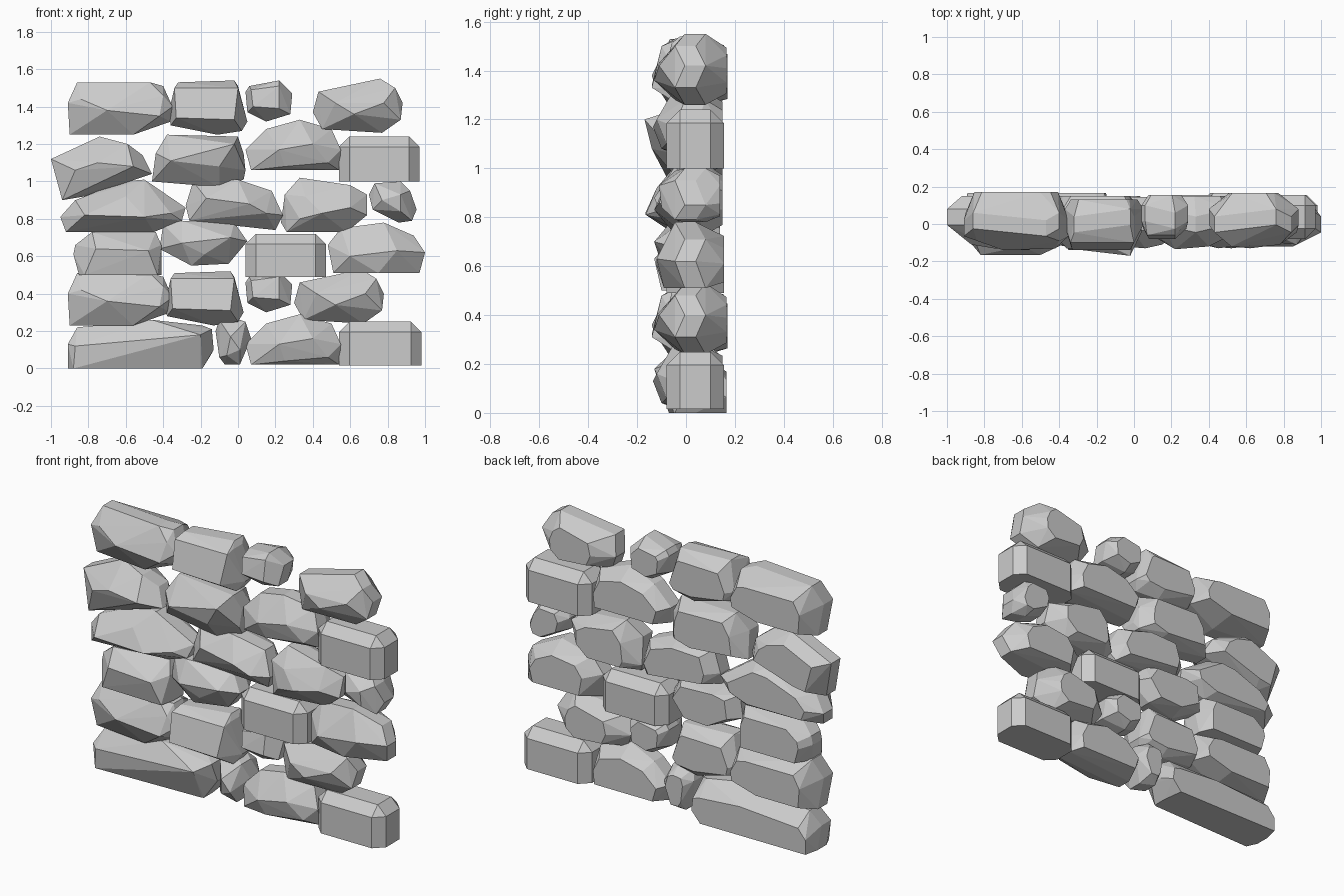
import bpy, bmesh


def make_mesh(name, points):
    """Faceted convex stone around a cloud of points."""
    bm = bmesh.new()
    for p in points:
        bm.verts.new(p)
    hull = bmesh.ops.convex_hull(bm, input=bm.verts[:])
    loose = {g for g in hull["geom_interior"] + hull["geom_unused"]
             if isinstance(g, bmesh.types.BMVert)}
    bmesh.ops.delete(bm, geom=list(loose), context='VERTS')
    bmesh.ops.dissolve_limit(bm, angle_limit=0.03, verts=bm.verts[:], edges=bm.edges[:])
    bmesh.ops.recalc_face_normals(bm, faces=bm.faces[:])
    mesh = bpy.data.meshes.new(name)
    bm.to_mesh(mesh)
    bm.free()
    obj = bpy.data.objects.new(name, mesh)
    bpy.context.collection.objects.link(obj)
    return obj


def stone(name, profile, peaks, back=(.15, .7, .72), pivot=.45, shift=(0, 0), mid=.01):
    """Outline as a rim at mid depth, a few front peaks (x, y, z), and a smaller
    back outline (y, x scale, z scale) shrunk towards the height fraction pivot."""
    xs, zs = zip(*profile)
    y, sx, sz = back
    cx = (min(xs) + max(xs)) / 2
    cz = min(zs) + pivot * (max(zs) - min(zs))
    pts = list(peaks)
    for i, (x, z) in enumerate(profile):
        wave = .02 * (-1) ** i
        pts += [(x, mid - .035 + wave, z), (x, mid + .05 + wave, z),
                (cx + (x - cx) * sx, y, cz + (z - cz) * sz)]
    return make_mesh(name, [(x + shift[0], y, z + shift[1]) for x, y, z in pts])


def block(name, x0, x1, z0, z1, y0=-.08, y1=.155, c=.055):
    """Squared block with chamfered corners and top, flat underneath."""
    pts = []
    for z, i in ((z0, 0), (z1 - c, 0), (z1, c)):
        for x, sx in ((x0 + i, 1), (x1 - i, -1)):
            for y, sy in ((y0 + i, 1), (y1 - i, -1)):
                k = c - i
                pts += [(x + sx * k, y, z), (x, y + sy * k, z)]
    return make_mesh(name, pts)


# Second and sixth course repeat the same four stones
for tag, dz, dxs in (("second", -1.02, (0, -.02, 0, -.1)), ("top", 0, (0, 0, 0, 0))):
    stone(f"long_stone_{tag}",
          [(-.9, 1.25), (-.56, 1.25), (-.36, 1.32), (-.35, 1.4), (-.4, 1.51),
           (-.47, 1.53), (-.86, 1.53), (-.91, 1.42)],
          [(-.84, -.09, 1.44), (-.7, -.14, 1.38), (-.42, -.13, 1.35), (-.4, -.09, 1.46)],
          (.17, .8, .65), pivot=.35, shift=(dxs[0], dz), mid=-.01)
    stone(f"squarish_stone_{tag}",
          [(-.37, 1.37), (-.36, 1.3), (-.11, 1.25), (.02, 1.27), (.05, 1.32),
           (0, 1.51), (-.02, 1.54), (-.32, 1.53)],
          [(-.34, -.1, 1.5), (0, -.1, 1.5), (-.33, -.14, 1.34), (-.02, -.14, 1.33)],
          (.13, .85, .65), shift=(dxs[1], dz))
    stone(f"pebble_{tag}",
          [(.04, 1.48), (.05, 1.37), (.15, 1.32), (.28, 1.36), (.29, 1.47),
           (.22, 1.54), (.06, 1.51)],
          [(.08, -.08, 1.4), (.22, -.08, 1.39), (.22, -.06, 1.51), (.07, -.06, 1.49)],
          (.155, .7, .7), mid=.03, shift=(dxs[2], dz))
    stone(f"wide_stone_{tag}",
          [(.4, 1.37), (.45, 1.28), (.77, 1.26), (.87, 1.33), (.88, 1.42),
           (.84, 1.5), (.76, 1.55), (.43, 1.48)],
          [(.52, -.12, 1.42), (.62, -.13, 1.36), (.78, -.11, 1.42)],
          (.165, .55, .65), shift=(dxs[3], dz))

# First and fifth course share the arched stone
for tag, dz in (("first", 0), ("fifth", 1.04)):
    stone(f"arched_stone_{tag}",
          [(.04, .13), (.07, .02), (.54, .02), (.55, .13), (.5, .24), (.33, .29), (.15, .24)],
          [(.22, -.135, .13), (.4, -.12, .16), (.25, -.1, .04), (.48, -.08, .06)],
          (.15, .8, .72), pivot=.25, shift=(0, dz))

# Squared blocks
block("squared_block_first", .54, .98, .015, .25)
block("squared_block_third", .04, .47, .49, .72)
block("squared_block_fifth", .54, .97, 1.0, 1.24)

# First course
stone("base_slab",
      [(-.91, 0), (-.19, 0), (-.13, .1), (-.14, .21), (-.19, .23), (-.46, .26),
       (-.86, .22), (-.91, .13)],
      [(-.87, -.08, .12), (-.2, -.13, .18), (-.88, -.07, 0), (-.2, -.05, 0)],
      (.165, .95, .65), pivot=0)
stone("small_upright_stone",
      [(-.12, .2), (-.1, .06), (-.07, .02), (.01, .02), (.07, .16), (.04, .25),
       (-.02, .27), (-.1, .26)],
      [(-.04, -.1, .17), (.01, -.09, .1), (-.06, -.07, .07)], (.15, .6, .7), mid=.03)

# Third course
stone("flat_base_stone",
      [(-.88, .61), (-.85, .5), (-.41, .5), (-.41, .66), (-.44, .73), (-.78, .73), (-.87, .66)],
      [(-.48, -.13, .63), (-.82, -.09, .5), (-.43, -.1, .5), (-.76, -.12, .64)],
      (.15, .8, .8), pivot=.2)
stone("wedge_stone",
      [(-.42, .64), (-.25, .55), (-.05, .56), (.05, .68), (-.02, .78), (-.3, .79), (-.4, .77)],
      [(-.3, -.12, .67), (-.04, -.13, .7), (-.18, -.1, .61)], (.14, .75, .8), mid=0)
stone("rounded_end_stone",
      [(.48, .66), (.51, .51), (.97, .51), (1.0, .62), (.94, .71), (.78, .78), (.55, .75)],
      [(.6, -.12, .6), (.85, -.12, .63), (.75, -.09, .51)], (.155, .65, .7), pivot=.3)

# Fourth course
stone("sloped_stone",
      [(-.95, .81), (-.92, .73), (-.45, .73), (-.3, .79), (-.28, .86), (-.5, 1.01),
       (-.62, 1.0), (-.87, .9)],
      [(-.82, -.165, .82), (-.5, -.165, .81), (-.36, -.1, .83), (-.6, -.12, .92)],
      (.14, .75, .7))
stone("long_middle_stone",
      [(-.28, .87), (-.26, .79), (.2, .74), (.24, .82), (.18, .95), (0, 1.01), (-.24, 1.0)],
      [(-.17, -.11, .91), (.06, -.13, .88), (.15, -.11, .83)], (.145, .75, .72))
stone("eight_sided_stone",
      [(.23, .78), (.26, .73), (.58, .73), (.69, .82), (.69, .93), (.6, .98),
       (.33, 1.02), (.25, .93)],
      [(.45, -.13, .83), (.36, -.09, .92), (.6, -.11, .86), (.33, -.1, .8)],
      (.15, .65, .7))
stone("small_end_stone",
      [(.7, .93), (.72, .85), (.86, .78), (.93, .79), (.955, .85), (.92, .95),
       (.87, 1.0), (.73, .99)],
      [(.77, -.1, .9), (.87, -.11, .93), (.87, -.1, .84)], (.14, .7, .75))

# Fifth course
stone("tilted_stone",
      [(-1.0, 1.12), (-.94, .9), (-.82, .92), (-.46, 1.04), (-.51, 1.14), (-.59, 1.2),
       (-.74, 1.24)],
      [(-.75, -.13, 1.1), (-.56, -.14, 1.08), (-.87, -.11, 1.06)], (.15, .7, .7))
stone("heavy_stone",
      [(-.46, 1.0), (-.1, .97), (.03, 1.01), (.04, 1.06), (.03, 1.15), (0, 1.24),
       (-.38, 1.25), (-.44, 1.15)],
      [(-.02, -.17, 1.2), (-.36, -.13, 1.11), (-.1, -.14, 1.08)], (.15, .75, .72))
